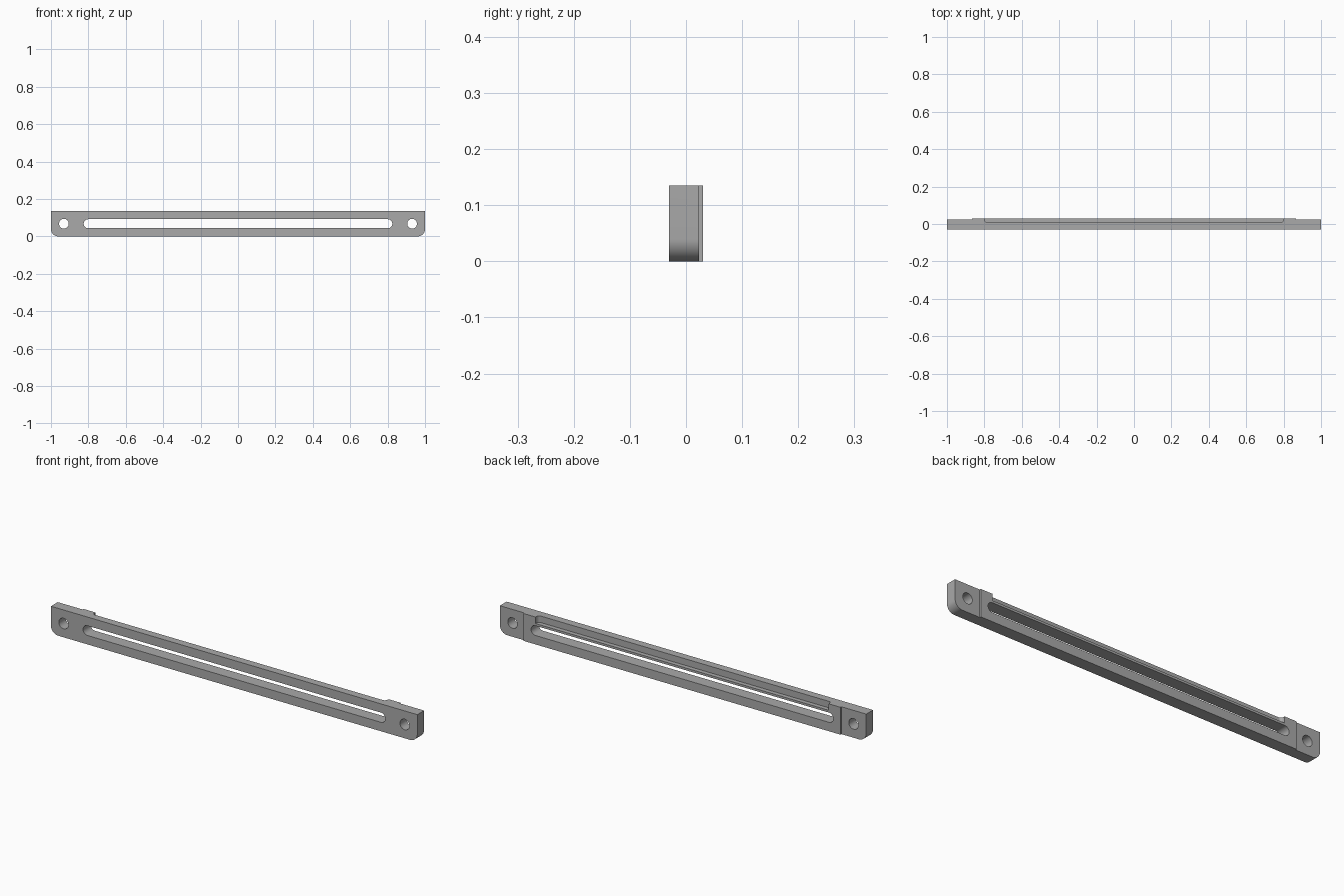
import bpy, math
from mathutils import Vector

default = bpy.data.objects.get("Cube")
if default:
    bpy.data.objects.remove(default, do_unlink=True)

grey = bpy.data.materials.new("grey metal")
grey.use_nodes = True
colour = (0.4, 0.4, 0.4, 1)
grey.diffuse_color = colour
grey.node_tree.nodes["Principled BSDF"].inputs["Base Color"].default_value = colour


def arc(cx, cy, r, start, end, steps=12):
    """Points on an arc, angles in degrees."""
    angles = [math.radians(start + (end - start) * i / steps) for i in range(steps + 1)]
    return [(cx + r * math.cos(a), cy + r * math.sin(a)) for a in angles]


def prism(name, outline, low, high, axis="y"):
    """Extrude an outline in the XZ plane along y, or in the XY plane along z."""
    n = len(outline)
    place = (lambda u, v, w: Vector((u, w, v))) if axis == "y" else (lambda u, v, w: Vector((u, v, w)))
    verts = [place(u, v, w) for w in (low, high) for u, v in outline]
    faces = [list(range(n))[::-1], list(range(n, 2 * n))]
    faces += [[i, (i + 1) % n, n + (i + 1) % n, n + i] for i in range(n)]
    if axis == "y":
        faces = [f[::-1] for f in faces]
    mesh = bpy.data.meshes.new(name)
    mesh.from_pydata(verts, [], faces)
    mesh.materials.append(grey)
    obj = bpy.data.objects.new(name, mesh)
    bpy.context.collection.objects.link(obj)
    return obj


def cut(target, cutter):
    """Subtract the cutter from the target, then discard it."""
    cutter.hide_render = True
    mod = target.modifiers.new("cut", "BOOLEAN")
    mod.operation = "DIFFERENCE"
    mod.solver = "EXACT"
    mod.object = cutter
    bpy.context.view_layer.objects.active = target
    bpy.ops.object.modifier_apply(modifier=mod.name)
    bpy.data.objects.remove(cutter, do_unlink=True)


# Bar with rounded lower corners
height, corner = 0.135, 0.04
outline = [(1, height), (-1, height)]
outline += arc(-1 + corner, corner, corner, 180, 270)
outline += arc(1 - corner, corner, corner, 270, 360)
bar = prism("slotted_bar", outline, -0.03, 0.03)

# Long slot with round ends
mid, slot_r = 0.068, 0.024
slot = arc(0.801, mid, slot_r, -90, 90, 16) + arc(-0.801, mid, slot_r, 90, 270, 16)
cut(bar, prism("slot_cutter", slot, -0.1, 0.1))

# Screw holes and thinner mounting ends
for side in (-1, 1):
    hole = arc(side * 0.931, mid, 0.026, 0, 360, 32)[:-1]
    cut(bar, prism("hole_cutter", hole, -0.1, 0.1))
    x0, x1 = sorted((side * 0.865, side * 1.1))
    end = [(x0, -0.1), (x1, -0.1), (x1, 0.3), (x0, 0.3)]
    cut(bar, prism("end_cutter", end, 0.023, 0.1))

# Rebate along the upper back edge, rounded at its inner corners
r, floor = 0.015, 0.008
rebate = [(0.8, 0.1), (-0.8, 0.1)]
rebate += arc(-0.8 + r, floor + r, r, 180, 270, 8)
rebate += arc(0.8 - r, floor + r, r, 270, 360, 8)
cut(bar, prism("rebate_cutter", rebate, 0.103, 0.3, "z"))

# Smooth shading on the round surfaces
bpy.ops.object.select_all(action="DESELECT")
bar.select_set(True)
bpy.context.view_layer.objects.active = bar
bpy.ops.object.shade_smooth_by_angle(angle=math.radians(30))
